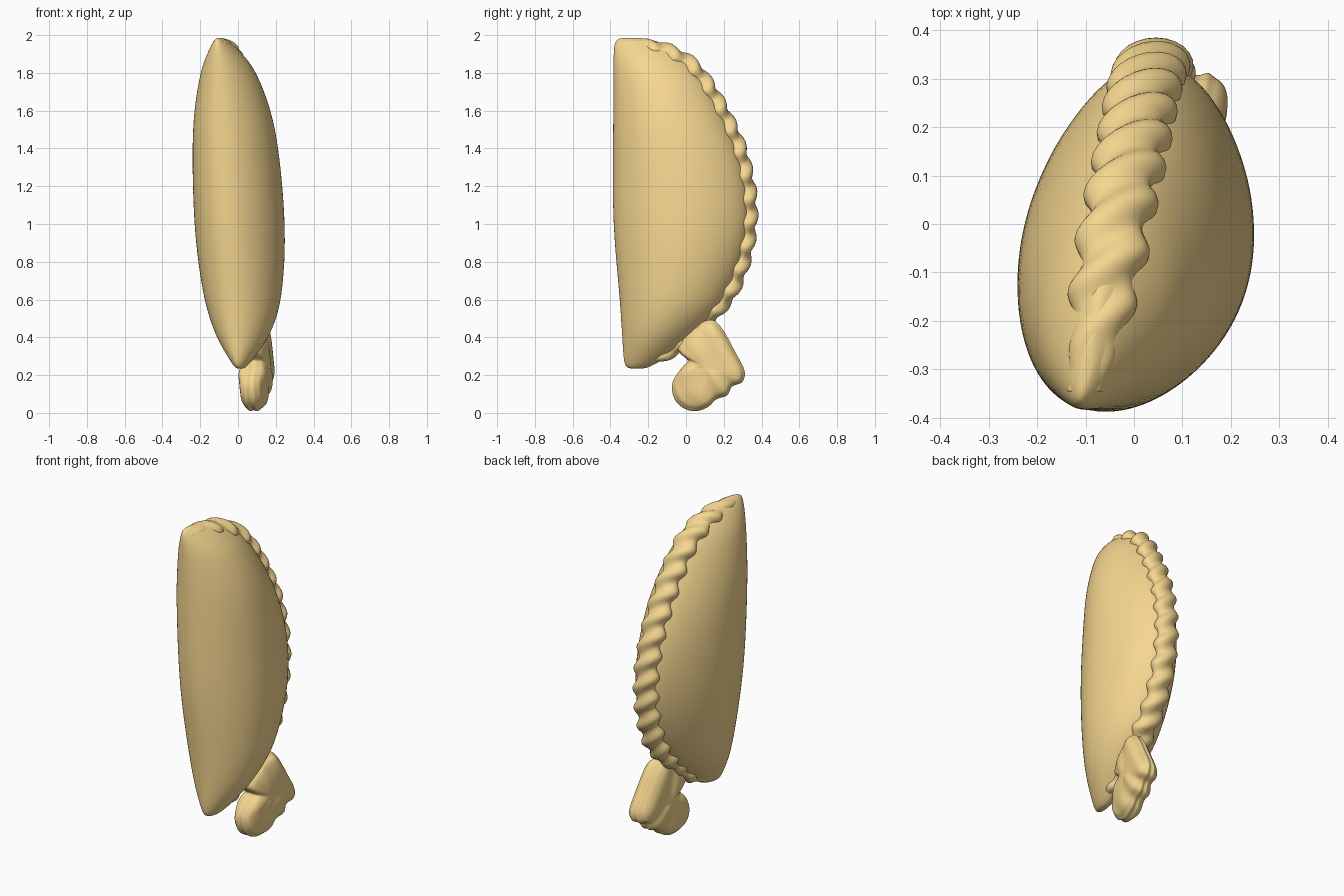
import bpy
import bmesh
from math import sin, cos, pi
from mathutils import Vector

if "Cube" in bpy.data.objects:
    bpy.data.objects.remove(bpy.data.objects["Cube"])

mat = bpy.data.materials.new("golden_dough")
mat.diffuse_color = (0.92, 0.68, 0.28, 1)
mat.use_nodes = True
mat.node_tree.nodes["Principled BSDF"].inputs["Base Color"].default_value = mat.diffuse_color


def seam_x(y, z):
    """The whole pastry leans: its middle surface is tilted and curved in x."""
    return (-0.05 * (z - 1.1) + 0.09 * (y + 0.1) - 0.3 * min(y + 0.1, 0) ** 2
            - 0.15 * max(z - 1.6, 0) ** 2 - 0.06 * max(0.6 - z, 0) ** 2)


def loft(name, rings, subdiv):
    """Join equal rings of points into a closed smooth surface."""
    bm = bmesh.new()
    vs = [[bm.verts.new(p) for p in ring] for ring in rings]
    n = len(vs[0])
    for a, b in zip(vs, vs[1:]):
        for i in range(n):
            j = (i + 1) % n
            bm.faces.new((a[i], a[j], b[j], b[i]))
    for end in (vs[0], vs[-1]):
        c = bm.verts.new(sum((v.co for v in end), Vector()) / n)
        for i in range(n):
            bm.faces.new((end[i], end[(i + 1) % n], c))
    bmesh.ops.recalc_face_normals(bm, faces=bm.faces)
    me = bpy.data.meshes.new(name)
    bm.to_mesh(me)
    bm.free()
    me.materials.append(mat)
    for p in me.polygons:
        p.use_smooth = True
    ob = bpy.data.objects.new(name, me)
    bpy.context.collection.objects.link(ob)
    if subdiv:
        m = ob.modifiers.new("smooth", 'SUBSURF')
        m.levels = m.render_levels = subdiv
    return ob


def spline(pts, steps):
    """Catmull-Rom curve through 2D points."""
    p = [Vector(q) for q in pts]
    p = [2 * p[0] - p[1]] + p + [2 * p[-1] - p[-2]]
    out = []
    for a, b, c, d in zip(p, p[1:], p[2:], p[3:]):
        for k in range(steps):
            t = k / steps
            out.append(0.5 * (2 * b + (c - a) * t + (2 * a - 5 * b + 4 * c - d) * t * t
                              + (3 * b - a - 3 * c + d) * t ** 3))
    return out + [p[-2]]


# Filled body: rounded teardrop sections (z, front y, back y, half width)
sections = [
    (1.985, -.36, -.22, .015), (1.955, -.382, -.1, .05), (1.88, -.385, .0, .105),
    (1.8, -.385, .08, .148), (1.6, -.387, .195, .205), (1.4, -.389, .285, .227),
    (1.2, -.391, .335, .236), (1.0, -.387, .345, .239), (.8, -.372, .305, .229),
    (.6, -.352, .215, .203), (.5, -.346, .14, .175), (.4, -.338, .03, .137),
    (.3, -.333, -.09, .073), (.235, -.322, -.2, .025)]
rings = []
for z, yf, yb, w in sections:
    ring = []
    for i in range(28):
        a = 2 * pi * i / 28
        y = (yf + yb) / 2 - (yb - yf) / 2 * cos(a)
        t = w * sin(a) * (1 + .12 * cos(a) - .09 * cos(a) ** 2)
        ring.append(Vector((seam_x(y, z) + t, y, z)))
    rings.append(ring)
loft("filled_body", rings, 2)

# Crimped edge: a soft diagonal twist swept along the curved rim
path = spline([(-.345, 1.945), (-.25, 1.945), (-.1, 1.9), (.02, 1.83), (.115, 1.705),
               (.215, 1.52), (.285, 1.34), (.325, 1.1), (.305, .87), (.235, .665),
               (.145, .545), (.05, .45), (-.05, .35), (-.15, .295), (-.29, .275)], 22)
rings, s = [], 0
total = sum((b - a).length for a, b in zip(path, path[1:]))
for i, p in enumerate(path):
    t = (path[min(i + 1, len(path) - 1)] - path[max(i - 1, 0)]).normalized()
    if i:
        s += (p - path[i - 1]).length
    fade = min(1, .55 + s / .5, .45 + (total - s) / .9)
    n = Vector((-t.y, t.x))
    ring = []
    for k in range(24):
        th = 2 * pi * k / 24
        wave = .009 * min(1, s / .2) * cos(2 * pi * s / .125 - 2.3 * sin(th))
        r = fade * (.05 + wave)
        q = p + n * (r * cos(th))
        ring.append(Vector((seam_x(q.x, q.y) + 1.35 * r * sin(th), q.x, q.y)))
    rings.append(ring)
loft("crimped_edge", rings, 0)

# Folded dough tail: side outline in y, z, stacked through x with ribs
outline = [(.015, .27), (-.03, .225), (-.075, .15), (-.065, .07), (-.02, .02), (.05, .0),
           (.12, .025), (.16, .065), (.22, .085), (.245, .135), (.3, .155), (.312, .22),
           (.26, .32), (.2, .43), (.14, .49), (.06, .46), (-.03, .37), (-.04, .32)]
outline = spline(outline + outline[:1], 3)[:-1]
mid = Vector((.11, .24))
rings = []
for k in range(25):
    u = -1 + 2 * k / 24
    f = (1 - abs(u * .985) ** 3) ** .36
    f *= 1 - .035 * (1 + cos(u * 4 * pi)) / 2 * (1 - u * u)
    ring = []
    for p in outline:
        q = mid + (p - mid) * f
        # long ribs on the flat sides
        along = (q.x - mid.x) * .86 + (q.y - mid.y) * .5
        half = .077 + .006 * cos(along * 55)
        ring.append(Vector((.075 + .19 * q.x + u * half, q.x, q.y + .006)))
    rings.append(ring)
loft("folded_tail", rings, 1)
